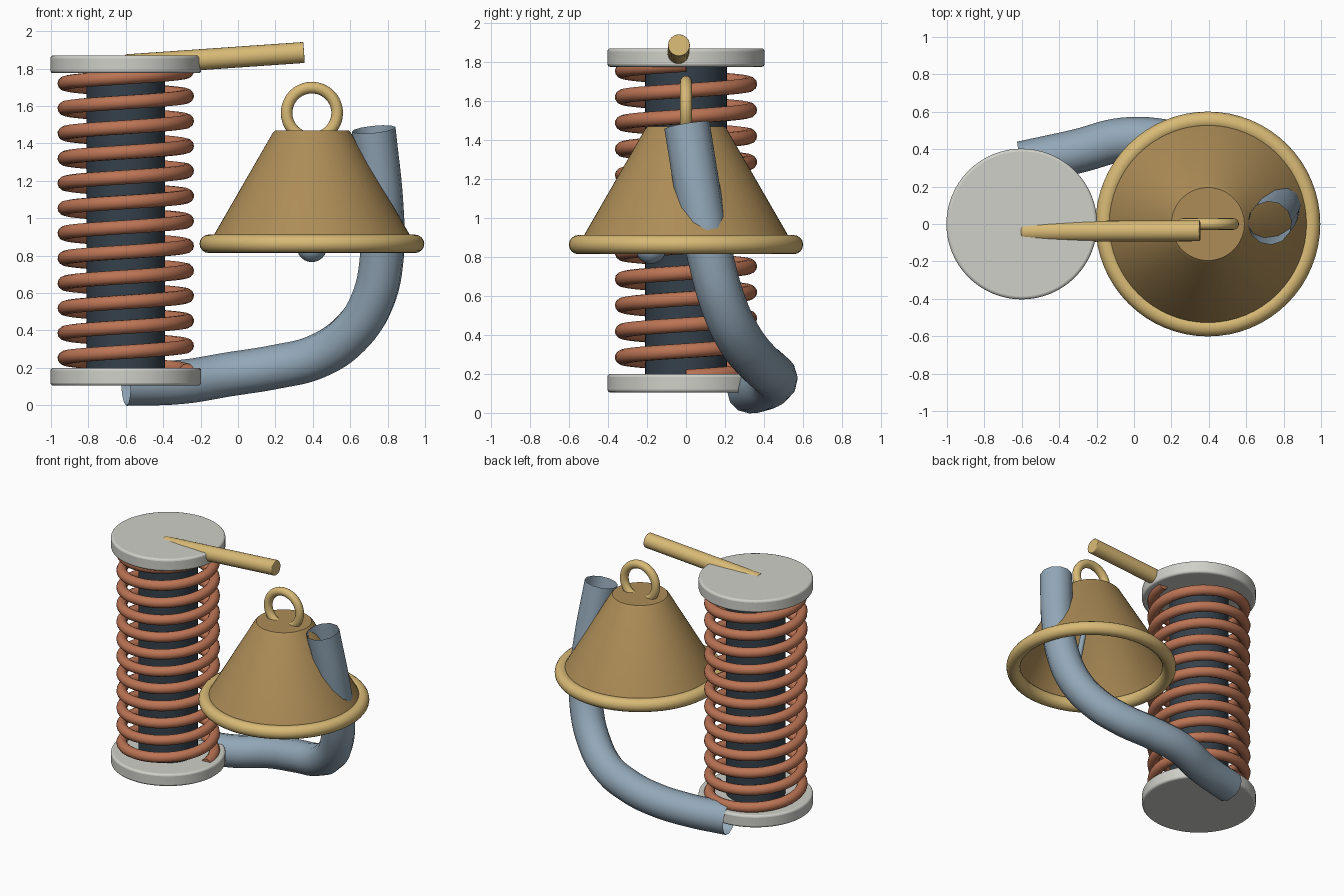
import bpy, math
from mathutils import Vector

if "Cube" in bpy.data.objects:
    bpy.data.objects.remove(bpy.data.objects["Cube"])


def material(name, rgb):
    m = bpy.data.materials.new(name)
    m.diffuse_color = (*rgb, 1)
    m.use_nodes = True
    m.node_tree.nodes["Principled BSDF"].inputs["Base Color"].default_value = m.diffuse_color
    return m


GREY = material("pale grey", (0.62, 0.63, 0.58))
DARK = material("dark slate", (0.035, 0.052, 0.07))
COPPER = material("copper", (0.50, 0.175, 0.09))
BRONZE = material("bronze", (0.42, 0.265, 0.095))
GOLD = material("gold", (0.69, 0.49, 0.18))
BLUE = material("steel blue", (0.29, 0.39, 0.48))


def finish(name, mat, angle=40):
    ob = bpy.context.object
    ob.name = name
    ob.data.materials.clear()
    ob.data.materials.append(mat)
    bpy.ops.object.shade_smooth_by_angle(angle=math.radians(angle))
    return ob


def cylinder(name, mat, a, b, r, sides=48, bevel=0):
    a, b = Vector(a), Vector(b)
    d = b - a
    bpy.ops.mesh.primitive_cylinder_add(
        vertices=sides, radius=r, depth=d.length, location=(a + b) / 2,
        rotation=d.to_track_quat('Z', 'Y').to_euler())
    ob = finish(name, mat)
    if bevel:
        mod = ob.modifiers.new("rounded edge", 'BEVEL')
        mod.width, mod.segments = bevel, 3
    return ob


def torus(name, mat, loc, major, minor, rot=(0, 0, 0)):
    bpy.ops.mesh.primitive_torus_add(
        location=loc, rotation=rot, major_radius=major, minor_radius=minor,
        major_segments=64, minor_segments=16)
    return finish(name, mat)


def tube(name, mat, points, r, kind, caps, bevel_res):
    cu = bpy.data.curves.new(name, 'CURVE')
    cu.dimensions = '3D'
    cu.bevel_depth, cu.bevel_resolution = r, bevel_res
    cu.use_fill_caps = caps
    cu.resolution_u = 6
    sp = cu.splines.new(kind)
    if kind == 'BEZIER':
        sp.bezier_points.add(len(points) - 1)
        for bp, p in zip(sp.bezier_points, points):
            bp.co = p
            bp.handle_left_type = bp.handle_right_type = 'AUTO'
    else:
        sp.points.add(len(points) - 1)
        for sp_p, p in zip(sp.points, points):
            sp_p.co = (*p, 1)
    ob = bpy.data.objects.new(name, cu)
    bpy.context.collection.objects.link(ob)
    bpy.ops.object.select_all(action='DESELECT')
    ob.select_set(True)
    bpy.context.view_layer.objects.active = ob
    bpy.ops.object.convert(target='MESH')
    return finish(name, mat, 50)


# Spool: end plates, dark core and copper winding
SX = -0.6
cylinder("bottom_plate", GREY, (SX, 0, 0.105), (SX, 0, 0.2), 0.403, 64, 0.015)
cylinder("top_plate", GREY, (SX, 0, 1.775), (SX, 0, 1.87), 0.403, 64, 0.015)
cylinder("core", DARK, (SX, 0, 0.19), (SX, 0, 1.79), 0.21)

TURNS, STEPS = 12, 40
coil = []
for i in range(TURNS * STEPS + 1):
    t = i / STEPS
    a = 2 * math.pi * t
    coil.append((SX + 0.327 * math.cos(a), 0.327 * math.sin(a), 0.185 + 0.1335 * t))
tube("coil", COPPER, coil, 0.038, 'POLY', True, 4)

# Lever arm sunk into the top plate
cylinder("lever_arm", GOLD, (-0.6, -0.041, 1.82), (0.353, -0.036, 1.886), 0.056, 24, 0.005)

# Bell: hollow shell spun from a profile, rim, hanging ring, clapper
BX, SEG = 0.395, 64
profile = [(0.55, 0.865), (0.21, 1.455), (0.195, 1.47), (0.0, 1.47)]
verts, faces = [], []
for r, z in profile[:-1]:
    for k in range(SEG):
        a = 2 * math.pi * k / SEG
        verts.append((BX + r * math.cos(a), r * math.sin(a), z))
for j in range(len(profile) - 2):
    for k in range(SEG):
        n = (k + 1) % SEG
        faces.append((j * SEG + k, j * SEG + n, (j + 1) * SEG + n, (j + 1) * SEG + k))
faces.append(tuple(range((len(profile) - 2) * SEG, (len(profile) - 1) * SEG)))
me = bpy.data.meshes.new("bell_shell")
me.from_pydata(verts, [], faces)
bell = bpy.data.objects.new("bell_shell", me)
bpy.context.collection.objects.link(bell)
bpy.ops.object.select_all(action='DESELECT')
bell.select_set(True)
bpy.context.view_layer.objects.active = bell
finish("bell_shell", BRONZE, 35)

torus("bell_rim", GOLD, (BX, 0, 0.863), 0.552, 0.049)
torus("hanging_ring", GOLD, (BX, 0, 1.563), 0.135, 0.031, (math.pi / 2, 0, 0))
bpy.ops.mesh.primitive_uv_sphere_add(segments=24, ring_count=12, radius=0.08,
                                     location=(BX, -0.18, 0.845))
finish("clapper", BLUE)
cylinder("clapper_rod", BLUE, (BX, 0, 1.46), (BX, -0.18, 0.85), 0.02, 12)

# Open hose sweeping from under the spool up through the bell
hose = [(-0.6, 0.325, 0.115), (-0.3, 0.39, 0.125), (-0.05, 0.452, 0.165),
        (0.2, 0.435, 0.205), (0.42, 0.37, 0.26), (0.6, 0.275, 0.38),
        (0.715, 0.195, 0.55), (0.77, 0.125, 0.8), (0.768, 0.075, 1.05),
        (0.725, 0.005, 1.475)]
tube("hose", BLUE, hose, 0.118, 'BEZIER', False, 4)
